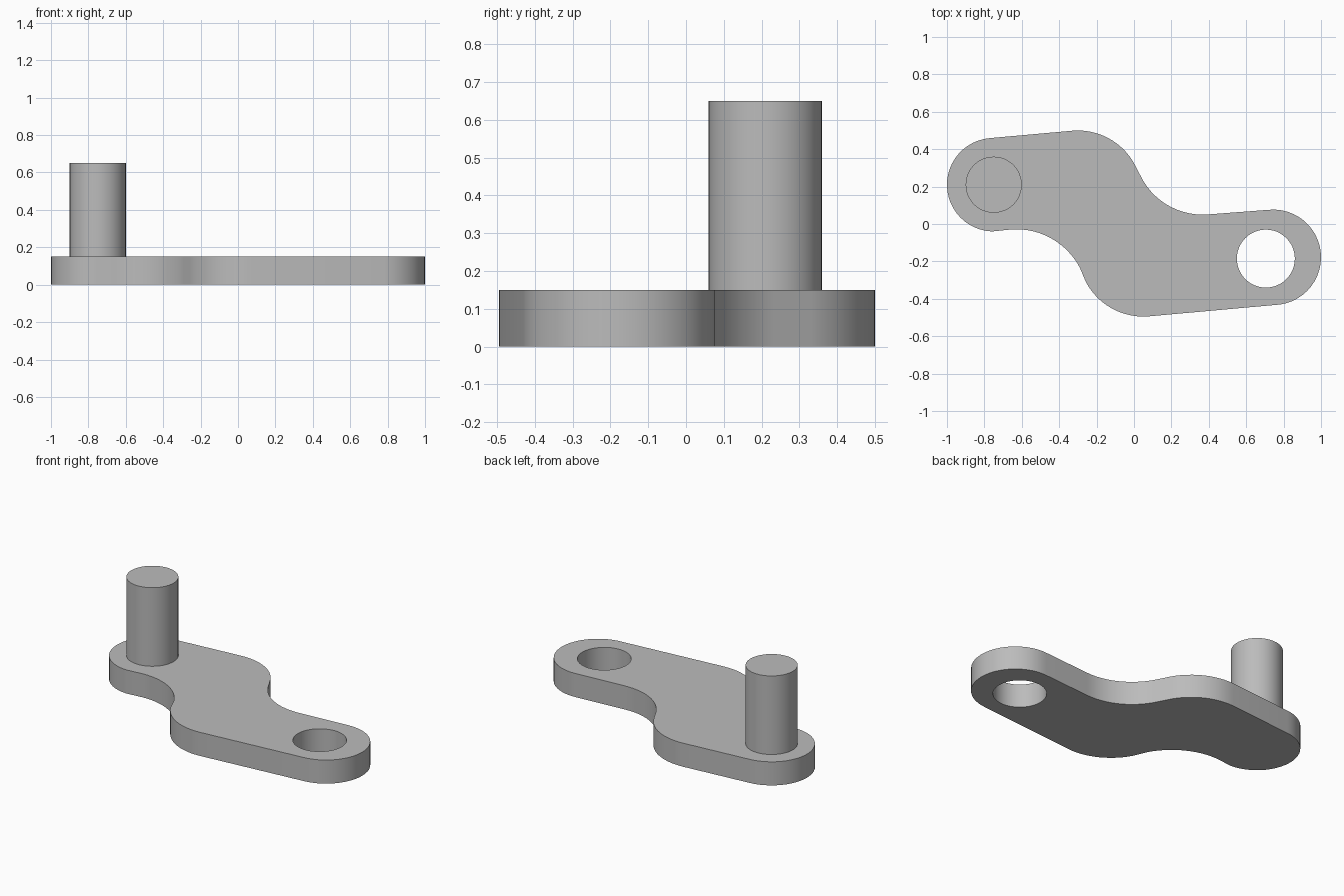
import bpy
import bmesh
from math import cos, sin, radians, tau

cube = bpy.data.objects.get("Cube")
if cube:
    bpy.data.objects.remove(cube)

# Single grey metal material
metal = bpy.data.materials.new("grey metal")
metal.use_nodes = True
GREY = (0.5, 0.5, 0.5, 1)
metal.diffuse_color = GREY
metal.node_tree.nodes["Principled BSDF"].inputs["Base Color"].default_value = GREY

THICK = 0.15


def arc(cx, cy, r, start, end, steps=12):
    angles = [radians(start + (end - start) * i / steps) for i in range(steps + 1)]
    return [(cx + r * cos(a), cy + r * sin(a)) for a in angles]


def add_loop(bm, points):
    verts = [bm.verts.new((x, y, 0)) for x, y in points]
    for a, b in zip(verts, verts[1:] + verts[:1]):
        bm.edges.new((a, b))


def finish(obj):
    obj.data.materials.append(metal)
    bpy.ops.object.select_all(action="DESELECT")
    obj.select_set(True)
    bpy.context.view_layer.objects.active = obj
    for mod in list(obj.modifiers):
        bpy.ops.object.modifier_apply(modifier=mod.name)
    bpy.ops.object.shade_smooth_by_angle(angle=radians(35))


# S-shaped plate outline: tangent arcs joined by straight runs
outline = (
    arc(-0.75, 0.21, 0.25, 268, 95, 24)         # rounded end under the pin
    + arc(-0.30, 0.155, 0.345, 95, 31)          # back bulge
    + arc(0.367, 0.42, 0.37, 211, 275)          # back hollow
    + arc(0.745, -0.178, 0.255, 95, -82, 24)    # rounded end around the hole
    + arc(0.05, -0.147, 0.348, 275, 208)        # front bulge
    + arc(-0.63, -0.413, 0.385, 28, 93)         # front hollow
)
bm = bmesh.new()
add_loop(bm, outline)
add_loop(bm, arc(0.705, -0.185, 0.155, 0, 360, 48)[:-1])
bmesh.ops.triangle_fill(bm, use_beauty=True, edges=bm.edges[:], normal=(0, 0, 1))
mesh = bpy.data.meshes.new("link_plate")
bm.to_mesh(mesh)
bm.free()
plate = bpy.data.objects.new("link_plate", mesh)
bpy.context.collection.objects.link(plate)
plate.location.z = THICK / 2
solid = plate.modifiers.new("thickness", "SOLIDIFY")
solid.thickness = THICK
solid.offset = 0
finish(plate)

# Upright pin, seated slightly into the plate
PIN_TOP, PIN_BASE = 0.65, 0.12
bpy.ops.mesh.primitive_cylinder_add(
    vertices=48, radius=0.15, depth=PIN_TOP - PIN_BASE,
    location=(-0.75, 0.21, (PIN_TOP + PIN_BASE) / 2))
pin = bpy.context.object
pin.name = "upright_pin"
finish(pin)
